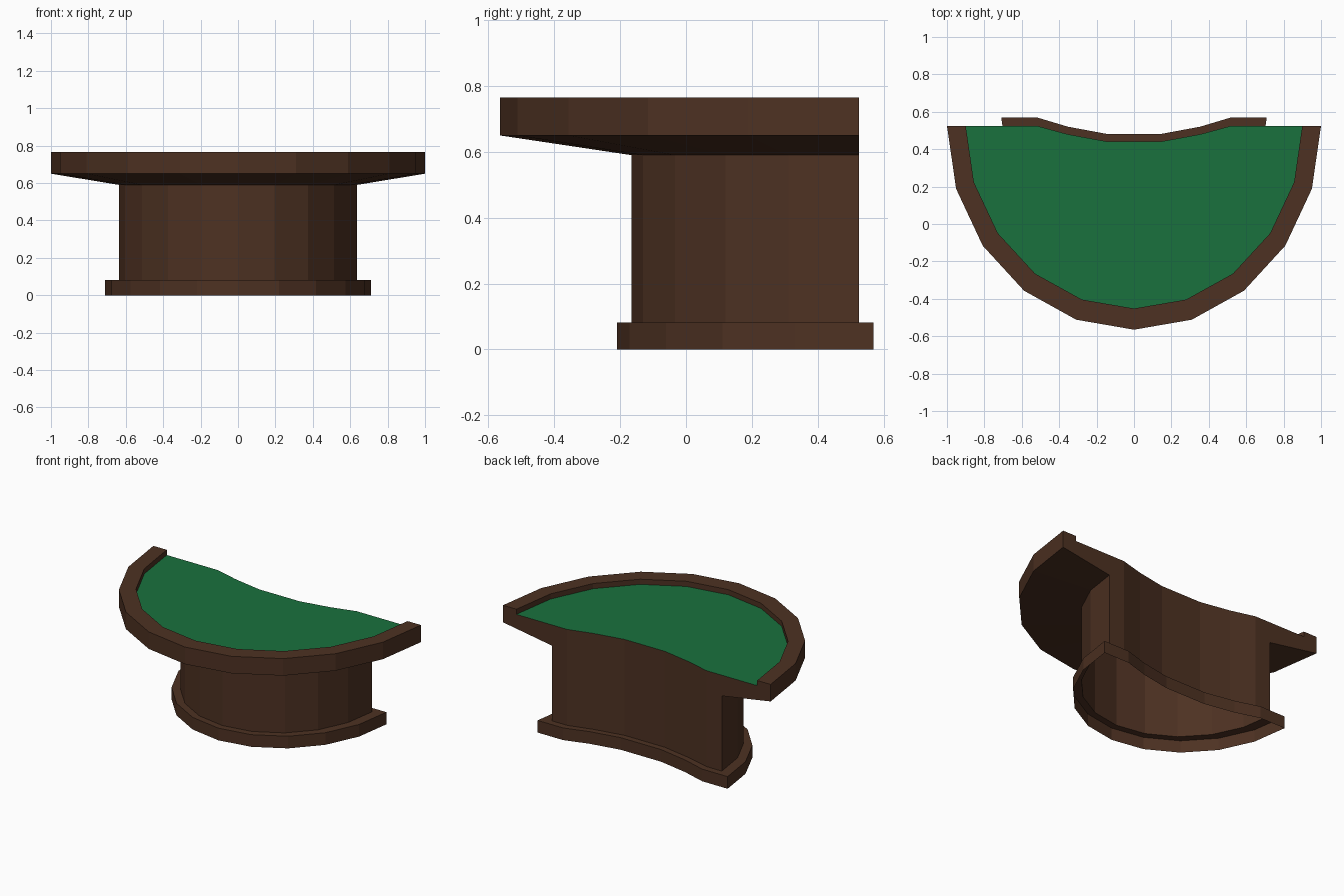
import bpy, bmesh, math

if "Cube" in bpy.data.objects:
    bpy.data.objects.remove(bpy.data.objects["Cube"])

BACK = 0.525          # y of the straight rear edge
PLINTH_BACK = 0.57
FELT_Z, UNDER_Z, PLINTH_Z = 0.73, 0.59, 0.082


def material(name, color):
    m = bpy.data.materials.new(name)
    m.diffuse_color = (*color, 1)
    m.use_nodes = True
    m.node_tree.nodes["Principled BSDF"].inputs["Base Color"].default_value = m.diffuse_color
    return m


wood = material("dark_wood", (0.075, 0.031, 0.016))
green = material("green_felt", (0.010, 0.165, 0.047))


def arc(rx, ry, z, y0=BACK):
    """Half ellipse in ten steps, left to right, bulging towards the front."""
    angles = [math.radians(18 * k) for k in range(-5, 6)]
    return [(rx * math.sin(a), y0 - ry * math.cos(a), z) for a in angles]


def dip(z, offset=0.0):
    """Scooped dealer side, right to left."""
    half = [(0.52, 0.525), (0.355, 0.48), (0.15, 0.442)]
    pts = half + [(-x, y) for x, y in reversed(half)]
    return [(x, y + offset * (1 if y > 0.5 else 0.9), z) for x, y in pts]


def build(name, mat, strips=(), polys=()):
    """Bridge rows of points with quads (row lists, closed flag) and add polygons."""
    bm = bmesh.new()
    for rows, closed in strips:
        vs = [[bm.verts.new(p) for p in row] for row in rows]
        n = len(rows[0])
        for a, b in zip(vs, vs[1:]):
            for i in range(n if closed else n - 1):
                j = (i + 1) % n
                bm.faces.new((a[i], a[j], b[j], b[i]))
    for poly in polys:
        bm.faces.new([bm.verts.new(p) for p in poly])
    bmesh.ops.remove_doubles(bm, verts=bm.verts[:], dist=1e-4)
    mesh = bpy.data.meshes.new(name)
    bm.to_mesh(mesh)
    bm.free()
    mesh.materials.append(mat)
    obj = bpy.data.objects.new(name, mesh)
    bpy.context.collection.objects.link(obj)
    return obj


# Table rim: sloped underside, outer wall, flat top and inner lip
rows = [arc(0.635, 0.69, UNDER_Z), arc(1, 1.09, 0.65),
        arc(1, 1.09, 0.765), arc(0.9, 0.977, 0.765), arc(0.9, 0.977, FELT_Z)]
section = [(0.635, UNDER_Z), (0.635, FELT_Z), (0.9, FELT_Z),
           (0.9, 0.765), (1, 0.765), (1, 0.65)]
end_right = [(x, BACK, z) for x, z in section]
end_left = [(-x, BACK, z) for x, z in reversed(section)]
build("table_rim", wood, [(rows, False)], [end_right, end_left])

# Felt playing surface
build("felt_top", green, polys=[arc(0.9, 0.977, FELT_Z) + dip(FELT_Z)])

# Pedestal: front wall up to the underside, back wall up to the felt
front = [arc(0.635, 0.69, PLINTH_Z), arc(0.635, 0.69, UNDER_Z)]


def back_row(z):
    return [(0.635, BACK, z)] + dip(z) + [(-0.635, BACK, z)]


build("pedestal", wood, [(front, False),
                         ([back_row(PLINTH_Z), back_row(FELT_Z)], False)])

# Plinth: open-bottomed skirt with a ledge running in to the pedestal
plinth = [arc(0.71, 0.78, z, PLINTH_BACK) + dip(z, PLINTH_BACK - BACK)
          for z in (0, PLINTH_Z)]
ledge = arc(0.635, 0.69, PLINTH_Z) + dip(PLINTH_Z)
build("plinth", wood, [(plinth + [ledge], True)])
